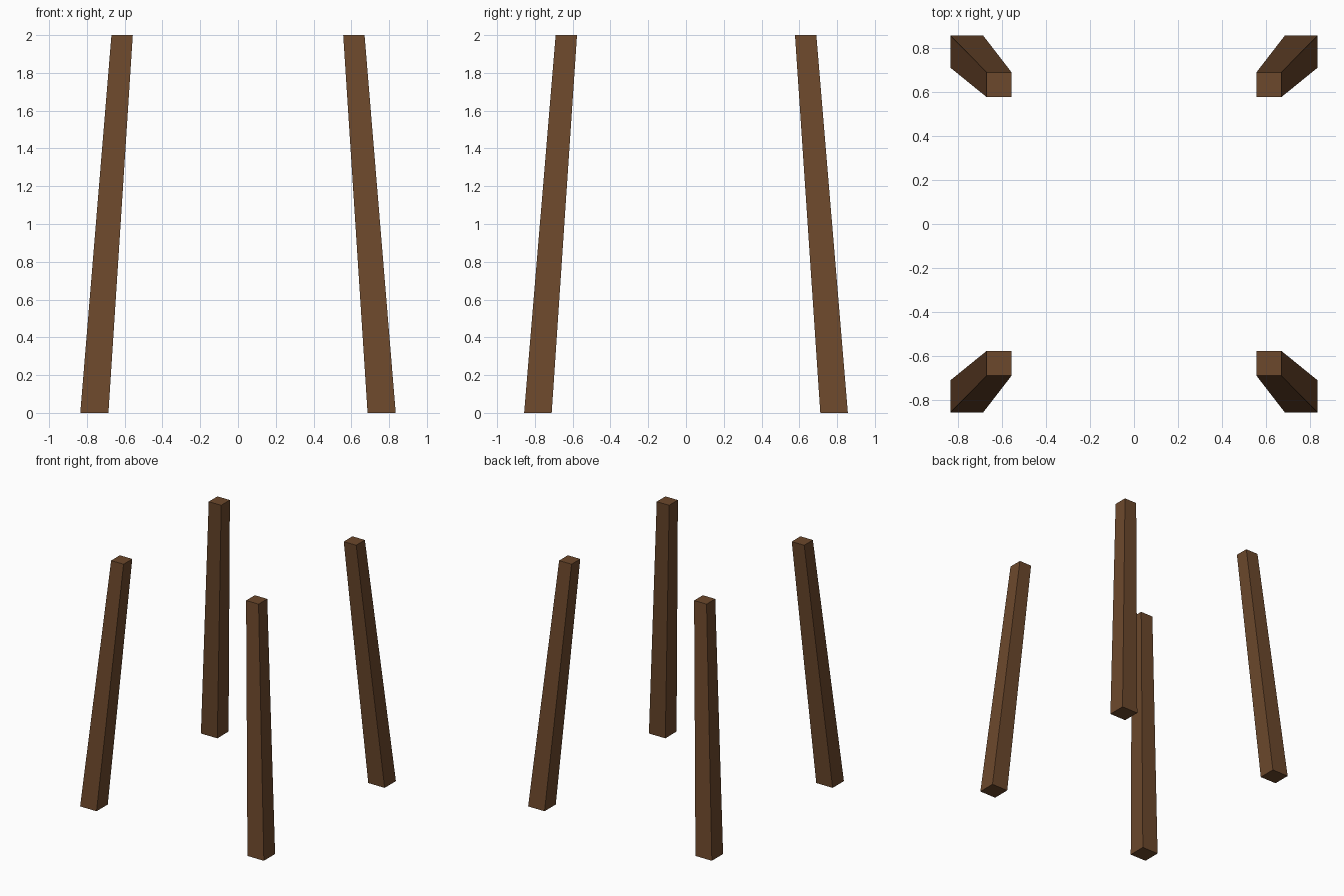
import bpy, bmesh

if "Cube" in bpy.data.objects:
    bpy.data.objects.remove(bpy.data.objects["Cube"])

HEIGHT = 2.0
# (inner x, outer x, inner y, outer y) of a leg at the floor and at the top
FOOT = (0.686, 0.835, 0.711, 0.857)
HEAD = (0.557, 0.67, 0.577, 0.69)

wood = bpy.data.materials.new("dark_wood")
wood.diffuse_color = (0.15, 0.065, 0.025, 1)
wood.use_nodes = True
wood.node_tree.nodes["Principled BSDF"].inputs["Base Color"].default_value = wood.diffuse_color


def leg(name, sx, sy):
    """Tapered square leg splayed outwards in x and y."""
    bm = bmesh.new()
    rings = []
    for (x0, x1, y0, y1), z in ((FOOT, 0), (HEAD, HEIGHT)):
        corners = ((x0, y0), (x1, y0), (x1, y1), (x0, y1))
        rings.append([bm.verts.new((sx * x, sy * y, z)) for x, y in corners])
    low, high = rings
    bm.faces.new(low)
    bm.faces.new(high)
    for i in range(4):
        j = (i + 1) % 4
        bm.faces.new((low[i], low[j], high[j], high[i]))
    bmesh.ops.recalc_face_normals(bm, faces=bm.faces)
    mesh = bpy.data.meshes.new(name)
    bm.to_mesh(mesh)
    bm.free()
    mesh.materials.append(wood)
    bpy.context.collection.objects.link(bpy.data.objects.new(name, mesh))


# Four mirrored legs
for side, sx in (("left", -1), ("right", 1)):
    for end, sy in (("front", -1), ("back", 1)):
        leg(f"{end}_{side}_leg", sx, sy)
